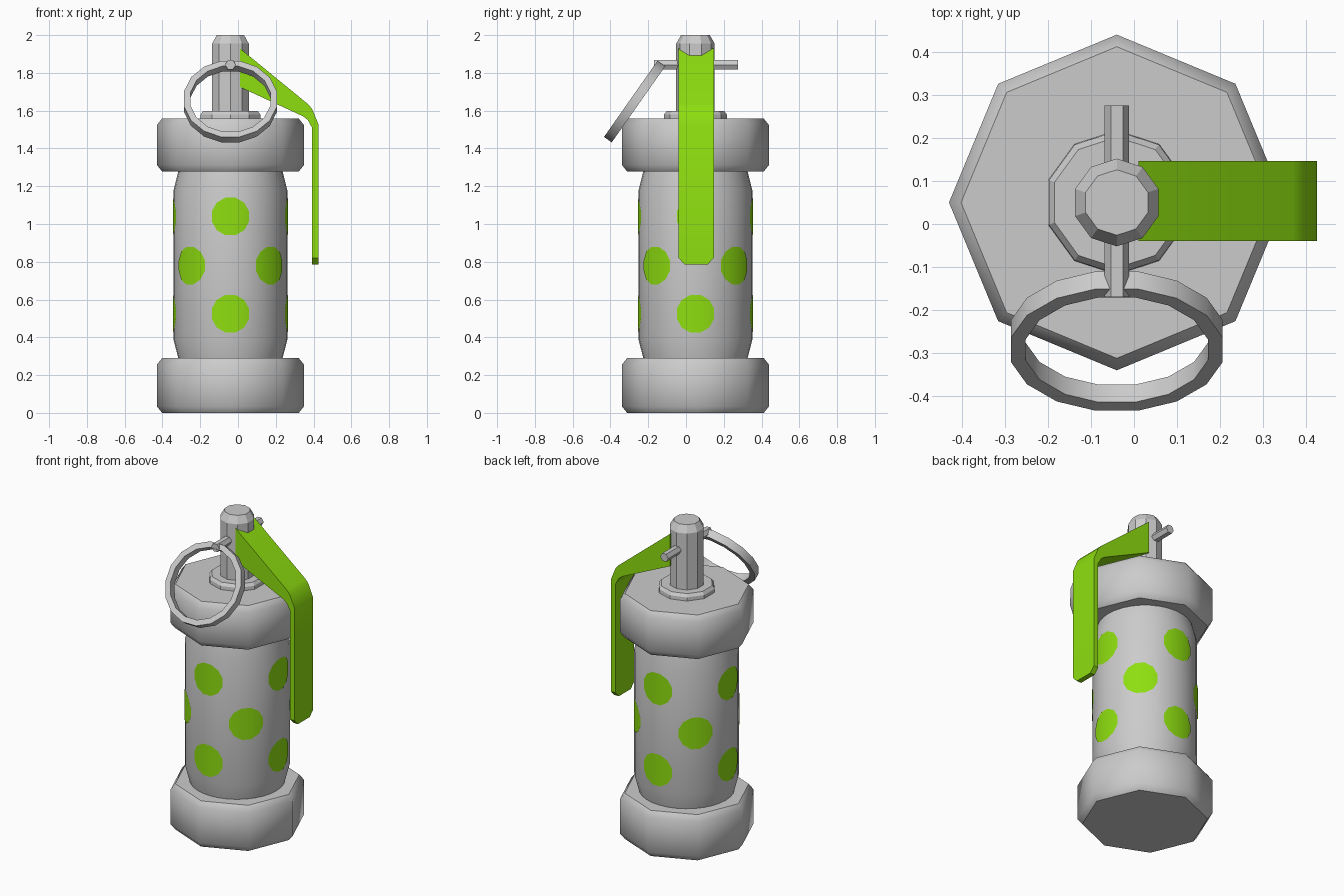
import bpy, bmesh
from math import sin, cos, pi, radians, sqrt
from mathutils import Matrix

if "Cube" in bpy.data.objects:
    bpy.data.objects.remove(bpy.data.objects["Cube"])

CX, CY = -0.04, 0.05          # main vertical axis
R_BODY = 0.302

green = bpy.data.materials.new("green_paint")
green.diffuse_color = (0.27, 0.73, 0.005, 1)
green.use_nodes = True
green.node_tree.nodes["Principled BSDF"].inputs["Base Color"].default_value = green.diffuse_color


def finish(name, bm, mat=None, smooth=None):
    bmesh.ops.recalc_face_normals(bm, faces=bm.faces)
    me = bpy.data.meshes.new(name)
    bm.to_mesh(me)
    bm.free()
    if smooth is not None:
        me.shade_smooth()
        me.set_sharp_from_angle(angle=radians(smooth))
    if mat:
        me.materials.append(mat)
    ob = bpy.data.objects.new(name, me)
    bpy.context.collection.objects.link(ob)
    return ob


def loft(name, rings, closed=False, **kw):
    """Skin equal-length point rings; cap both ends, or join them if closed."""
    bm = bmesh.new()
    vs = [[bm.verts.new(p) for p in r] for r in rings]
    pairs = list(zip(vs, vs[1:]))
    if closed:
        pairs.append((vs[-1], vs[0]))
    n = len(vs[0])
    for a, b in pairs:
        for i in range(n):
            j = (i + 1) % n
            bm.faces.new((a[i], a[j], b[j], b[i]))
    if not closed:
        bm.faces.new(vs[0])
        bm.faces.new(vs[-1])
    return finish(name, bm, **kw)


def turned(name, profile, sides, phase=0.0, closed=False, **kw):
    """Revolve (radius, z) points around z."""
    rings = [[(r * cos(phase + 2 * pi * i / sides), r * sin(phase + 2 * pi * i / sides), z)
              for i in range(sides)] for r, z in profile]
    ob = loft(name, rings, closed, **kw)
    ob.location = (CX, CY, 0)
    return ob


# octagonal end caps
for name, z0, z1 in (("bottom_cap", 0.0, 0.29), ("top_cap", 1.278, 1.558)):
    turned(name, [(0.362, z0), (0.39, z0 + 0.035), (0.39, z1 - 0.035), (0.362, z1)], 8, smooth=48)

# canister body
turned("canister_body", [(0.274, 0.28), (0.276, 0.29), (R_BODY, 0.39), (R_BODY, 1.175),
                         (0.276, 1.278), (0.274, 1.29)], 32, smooth=30)

# neck collar and stem
turned("neck_collar", [(0.168, 1.55), (0.166, 1.58), (0.152, 1.598)], 10, pi / 2, smooth=25)
turned("fuse_stem", [(0.102, 1.56), (0.102, 1.955), (0.076, 2.0)], 10, pi / 2)

# painted spots wrapped on the body
def spot(name, angle, z, r=0.103, n=12):
    bm = bmesh.new()
    prev = None
    for k in range(n // 2):
        t = pi * (k + 0.5) / (n / 2)
        u, h = -r * cos(t), r * sin(t)
        a = angle + u / R_BODY
        rr = R_BODY + 0.003
        pair = [bm.verts.new((CX + rr * cos(a), CY + rr * sin(a), z + s * h)) for s in (-1, 1)]
        if prev:
            bm.faces.new((prev[0], pair[0], pair[1], prev[1]))
        prev = pair
    finish(name, bm, mat=green, smooth=30)

for k in range(4):
    spot("spot_upper", k * pi / 2, 1.04)
    spot("spot_lower", k * pi / 2, 0.525)
    spot("spot_middle", k * pi / 2 + pi / 4, 0.78)

# safety lever: stations of outer xz, inner xz, half width
stations = [((0.01, 1.93), (0.01, 1.725), 0.093),
            ((0.37, 1.635), (0.345, 1.57), 0.093),
            ((0.392, 1.61), (0.37, 1.55), 0.093),
            ((0.425, 1.53), (0.392, 1.51), 0.093),
            ((0.425, 0.82), (0.392, 0.82), 0.093),
            ((0.425, 0.785), (0.392, 0.785), 0.06)]
LY = 0.054
loft("safety_lever", [[(o[0], LY - w, o[1]), (o[0], LY + w, o[1]),
                       (i[0], LY + w, i[1]), (i[0], LY - w, i[1])] for o, i, w in stations],
     mat=green, smooth=25)

# pin rod through the stem
loft("pin_rod", [[(CX + 0.028 * cos(k * pi / 3), y, 1.843 + 0.028 * sin(k * pi / 3))
                  for k in range(6)] for y in (-0.17, 0.275)])

# tilted pull ring
ring = turned("pull_ring", [(0.251, -0.025), (0.251, 0.025), (0.216, 0.025), (0.216, -0.025)],
              16, pi / 16, closed=True, smooth=30)
ring.location = (CX, -0.272, 1.648)
ring.rotation_euler = (radians(54.9), 0, 0)
